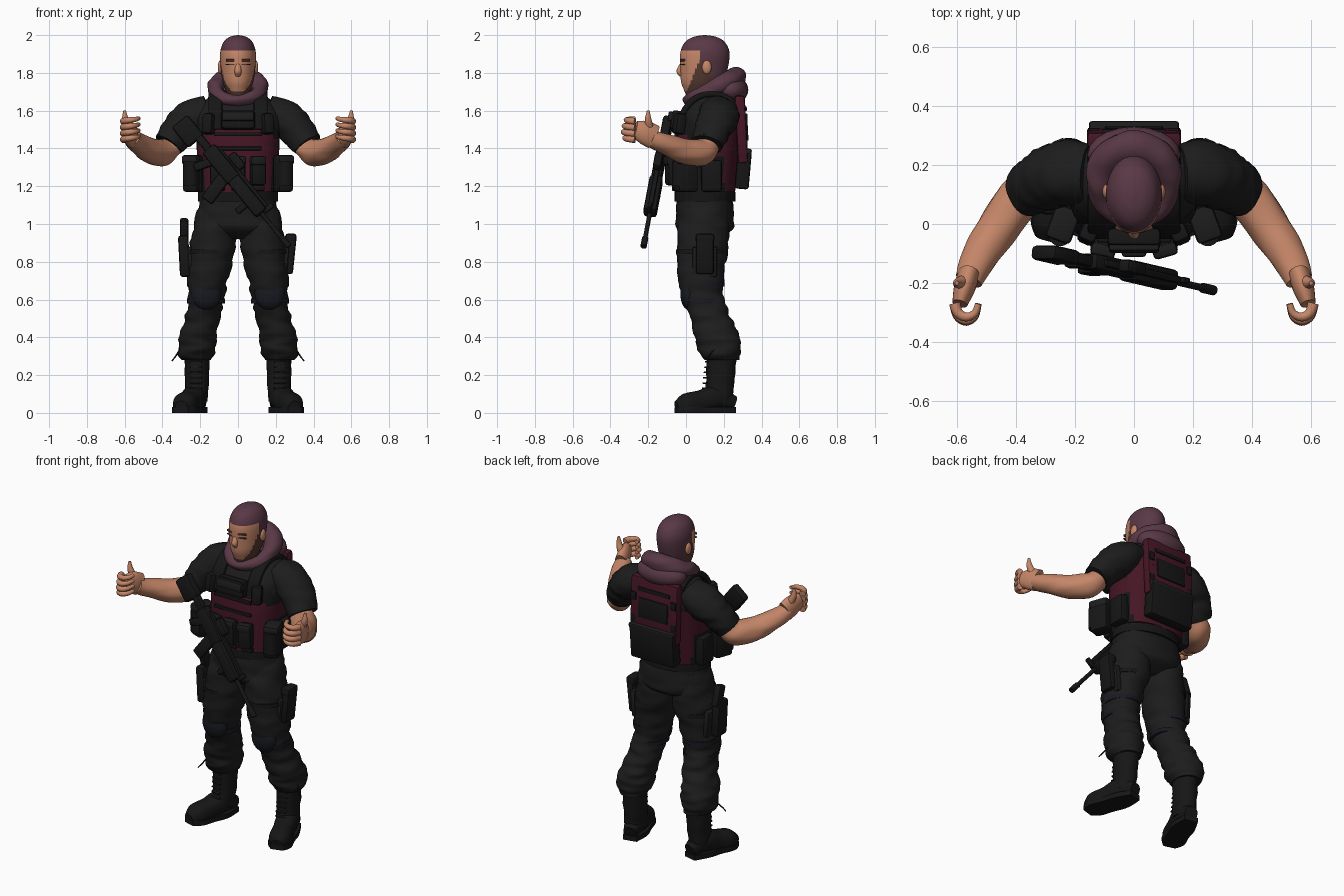
import bpy, bmesh, math
from mathutils import Vector, Matrix, Euler, noise

default_cube = bpy.data.objects.get("Cube")
if default_cube:
    bpy.data.objects.remove(default_cube, do_unlink=True)


def colour(name, red, green, blue):
    material = bpy.data.materials.new(name)
    material.use_nodes = True
    material.diffuse_color = (red, green, blue, 1)
    shader = material.node_tree.nodes["Principled BSDF"]
    shader.inputs["Base Color"].default_value = material.diffuse_color
    return material


CLOTH = colour("black_cloth", .012, .012, .012)
GEAR = colour("black_gear", .008, .008, .008)
PAD = colour("navy_pad", .009, .01, .015)
MAROON = colour("maroon_vest", .06, .008, .018)
PLUM = colour("plum_fabric", .1, .04, .06)
SKIN = colour("skin", .56, .24, .14)
BEARD = colour("brown_beard", .09, .04, .03)
RIGHT, BACK, UP = Vector((1, 0, 0)), Vector((0, 1, 0)), Vector((0, 0, 1))


def finish(bm, name, materials, mirror, rule=None, angle=55):
    bmesh.ops.recalc_face_normals(bm, faces=bm.faces)
    if rule:
        for face in bm.faces:
            face.material_index = rule(face.calc_center_median())
    mesh = bpy.data.meshes.new(name)
    bm.to_mesh(mesh)
    bm.free()
    for material in materials if isinstance(materials, list) else [materials]:
        mesh.materials.append(material)
    mesh.shade_smooth()
    mesh.set_sharp_from_angle(angle=math.radians(angle))
    part = bpy.data.objects.new(name, mesh)
    bpy.context.collection.objects.link(part)
    if mirror:
        part.modifiers.new("Mirror", "MIRROR").use_mirror_merge = False


def neighbours(rows, index, steps, closed):
    count = len(rows)
    return [rows[(index + k) % count if closed else min(max(index + k, 0), count - 1)] for k in steps]


def spline(rows, steps, closed):
    smooth = []
    for index in range(len(rows) if closed else len(rows) - 1):
        quad = neighbours(rows, index, (-1, 0, 1, 2), closed)
        for step in range(steps):
            t = step / steps
            smooth.append([b + (c - a) * t / 2 + (a - 2.5 * b + 2 * c - d / 2) * t * t
                           + (3 * b - a - 3 * c + d) * t ** 3 / 2 for a, b, c, d in zip(*quad)])
    return smooth if closed else smooth + [rows[-1]]


def tube(name, rows, materials, ratio=1, sides=24, steps=6, level=False, across=UP, power=2,
         fold=0, mirror=False, closed=False, floor=-9, ceiling=9, rule=None):
    """Loft through rows of x, y, z and radius; level keeps the rings horizontal."""
    bm = bmesh.new()
    path = spline(rows, steps, closed)
    rings = []
    for index, (x, y, z, radius) in enumerate(path):
        before, after = neighbours(path, index, (-1, 1), closed)
        tangent = (Vector(after[:3]) - Vector(before[:3])).normalized()
        u = RIGHT if level else tangent.cross(across).normalized()
        v = BACK if level else u.cross(tangent)
        ring = []
        for side in range(sides):
            turn = math.tau * side / sides
            cosine, sine = (math.copysign(abs(q) ** (2 / power), q) for q in (math.cos(turn), math.sin(turn)))
            offset = (u * cosine + v * sine * ratio) * max(radius, .002)
            spot = Vector((x, y, z)) + offset
            if fold:
                spot += offset.normalized() * fold * noise.noise((spot.x * 9, spot.y * 9, spot.z * 26))
            spot.z = min(max(spot.z, floor), ceiling)
            ring.append(bm.verts.new(spot))
        rings.append(ring)
    for ring, following in zip(rings, rings[1:] + rings[:1] if closed else rings[1:]):
        for k in range(sides):
            bm.faces.new((ring[k - 1], ring[k], following[k], following[k - 1]))
    if not closed:
        bm.faces.new(rings[0])
        bm.faces.new(rings[-1])
    finish(bm, name, materials, mirror, rule)


def band(name, x, y, z, radius, ratio, material, mirror=False, height=.025):
    rows = [(x, y, z, radius), (x, y, z + height, radius)]
    tube(name, rows, material, ratio, steps=2, level=True, mirror=mirror)


def box(name, place, size, material, tilt=0, roll=0, turn=0, base=Matrix(), mirror=False):
    bm = bmesh.new()
    bmesh.ops.create_cube(bm, size=1, matrix=Matrix.Diagonal((*size, 1)))
    bmesh.ops.bevel(bm, geom=bm.edges[:], offset=min(.015, min(size) * .3), segments=2,
                    profile=.5, affect='EDGES')
    rotation = Euler(map(math.radians, (tilt, roll, turn))).to_matrix().to_4x4()
    bm.transform(base @ Matrix.Translation(place) @ rotation)
    finish(bm, name, material, mirror, angle=40)


def blob(name, place, radii, material, mirror=False):
    bm = bmesh.new()
    bmesh.ops.create_uvsphere(bm, u_segments=20, v_segments=12, radius=1,
                              matrix=Matrix.Translation(place) @ Matrix.Diagonal((*radii, 1)))
    finish(bm, name, material, mirror)


# Head: skin, short hair and a beard along the jaw
def head_rule(spot):
    hair = spot.z > 1.92 or (spot.z > 1.865 and spot.y > .07) or (spot.z > 1.74 and spot.y > .13)
    beard = spot.z < 1.865 and spot.y > .02 + (spot.z - 1.74) * .4
    return 1 if hair else 2 if beard or spot.z < 1.7 else 0


tube("head", [(0, .1, 1.6, .06), (0, .08, 1.68, .058), (0, .08, 1.71, .066), (0, .085, 1.75, .08),
              (0, .093, 1.8, .089), (0, .1, 1.9, .095), (0, .1, 1.96, .078), (0, .1, 1.99, .045),
              (0, .1, 2, .005)], [SKIN, PLUM, BEARD], ratio=1.38, sides=64, steps=8, level=True, rule=head_rule)
tube("nose", [(0, -.015, 1.86, .01), (0, -.033, 1.81, .018), (0, -.02, 1.78, .012)], SKIN, sides=12, level=True)
blob("ears", (.093, .11, 1.83), (.014, .025, .036), SKIN, mirror=True)
for feature, height, thickness in (("eyebrows", 1.867, .012), ("eyes", 1.845, .006)):
    box(feature, (.04, -.018, height), (.05, .014, thickness), BEARD, turn=18, mirror=True)

# Hood gathered round the neck, low at the throat and thick at the nape
loop = [(math.sin(a), -math.cos(a)) for a in (math.tau * k / 8 for k in range(8))]
tube("hood_collar", [(.12 * s, .135 + .125 * c, 1.715 + .06 * c, .043 + .015 * c) for s, c in loop],
     PLUM, fold=.01, closed=True)
blob("hood_drape", (0, .235, 1.71), (.158, .095, .078), PLUM)

# Torso, vest and belt
tube("shirt", [(0, .1, 1.1, .2), (0, .12, 1.4, .21), (0, .14, 1.55, .23), (0, .16, 1.65, .18),
               (0, .14, 1.71, .08)], CLOTH, ratio=.72, sides=32, level=True, power=2.3, fold=.01)


def vest_rule(spot):
    chest = spot.y < .12 and spot.z > 1.5
    flank = abs(spot.x) > .165 and 0 < spot.y < .2 and not 1.37 < spot.z < 1.46
    return 1 if chest or flank else 0


tube("vest", [(0, .1, 1.17, .205), (0, .12, 1.45, .22), (0, .15, 1.58, .205), (0, .18, 1.66, .14)],
     [MAROON, GEAR], ratio=.78, sides=40, steps=9, level=True, power=2.6, rule=vest_rule)
band("belt", 0, .1, 1.12, .212, .76, GEAR, height=.05)
arch = [math.pi * k / 6 for k in range(7)]
tube("shoulder_straps", [(.12, .135 - .17 * math.cos(a), 1.5 + .19 * math.sin(a), .016) for a in arch],
     GEAR, ratio=2.3, across=RIGHT, power=4, mirror=True)
box("chest_pack", (0, -.05, 1.55), (.18, .06, .1), GEAR, tilt=-10)
box("chest_pack_flap", (0, -.08, 1.57), (.17, .03, .05), CLOTH, tilt=-10)
box("radio_pouches", (.155, -.035, 1.53), (.06, .06, .11), GEAR, tilt=-8, turn=25, mirror=True)
for height in (1.4, 1.475):
    box("webbing_strap", (0, -.052, height), (.25, .02, .02), GEAR)
for x in (-.105, 0, .105):
    box("magazine_pouch", (x, -.075, 1.28), (.08, .06, .15), GEAR, turn=x * 150)
    box("magazine_pouch_flap", (x, -.09, 1.335), (.085, .045, .05), CLOTH, turn=x * 150)
    box("vest_hem_panel", (x, -.058, 1.19), (.07, .025, .03), GEAR, turn=x * 99)
box("side_pouches", (.237, 0, 1.265), (.085, .11, .19), GEAR, turn=20, mirror=True)
box("side_pouch_flaps", (.24, 0, 1.34), (.09, .12, .05), CLOTH, turn=20, mirror=True)
box("hip_pouches", (.222, .135, 1.255), (.06, .11, .17), GEAR, mirror=True)
band("canteens", .25, -.035, 1.2, .04, 1, GEAR, mirror=True, height=.13)

# Back pack
box("back_panel", (0, .293, 1.5), (.32, .055, .36), MAROON, tilt=3)
box("back_patch", (0, .318, 1.5), (.2, .02, .12), GEAR, tilt=3)
box("back_top_strap", (0, .312, 1.61), (.22, .02, .025), GEAR, tilt=3)
box("back_lower_pouch", (0, .303, 1.29), (.3, .075, .21), GEAR, tilt=-5)
box("back_pouch_lid", (0, .318, 1.385), (.305, .06, .03), CLOTH, tilt=-5)
for height in (1.42, 1.56):
    box("back_webbing", (.135, .318, height), (.035, .015, .05), GEAR, mirror=True)

# Arms: sleeves and forearms
tube("sleeves", [(.15, .17, 1.6, .095), (.24, .17, 1.56, .11), (.31, .14, 1.5, .1), (.37, .11, 1.42, .082)],
     CLOTH, ratio=.9, fold=.014, mirror=True)
tube("sleeve_hems", [(.35, .12, 1.445, .088), (.37, .11, 1.42, .085)], GEAR, ratio=.9, steps=2, mirror=True)
box("shoulder_patches", (.315, .15, 1.575), (.09, .12, .015), GEAR, roll=42, turn=-12, mirror=True)
tube("forearms", [(.35, .12, 1.42, .062), (.395, .08, 1.38, .074), (.45, 0, 1.385, .073), (.51, -.09, 1.415, .063),
                  (.56, -.19, 1.46, .047)], SKIN, ratio=.92, fold=.008, mirror=True)

# Hands: palms face inwards, fingers stacked and curled, thumbs up
tube("palms", [(.56, -.17, 1.46, .037), (.575, -.22, 1.485, .036), (.59, -.27, 1.5, .026)],
     SKIN, ratio=1.75, mirror=True)
for index, finger in enumerate(("little", "ring", "middle", "index")):
    reach = .048 + .012 * math.sin(index + .4)
    curl = [(k, math.radians(45 * k)) for k in range(5)]
    tube(finger + "_fingers", [(.567 + .04 * math.cos(a), -.27 - reach * math.sin(a),
                                1.447 + .032 * index + .004 * k, .019 - .002 * k) for k, a in curl],
         SKIN, sides=12, steps=4, mirror=True)
tube("thumbs", [(.565, -.19, 1.49, .024), (.595, -.2, 1.55, .018), (.6, -.2, 1.6, .007)],
     SKIN, sides=12, across=BACK, mirror=True)

# Trousers with pads and pockets
tube("trouser_seat", [(0, .1, 1.14, .2), (0, .1, 1.04, .213), (0, .1, .97, .2), (0, .09, .92, .1)],
     CLOTH, ratio=.72, sides=32, level=True, power=2.3, fold=.008)
tube("trouser_legs", [(.11, .1, 1.1, .1), (.13, .09, .9, .12), (.16, .08, .7, .105), (.18, .11, .55, .094),
                      (.21, .16, .42, .1), (.22, .18, .33, .1), (.22, .19, .28, .075)],
     CLOTH, ratio=1.15, steps=9, level=True, fold=.015, mirror=True)
blob("knee_pads", (.168, .015, .63), (.08, .045, .085), PAD, mirror=True)
for height in (.58, .67):
    band("knee_straps", .17, .095, height, .1, 1.08, PAD, mirror=True)
band("thigh_straps", .145, .083, .84, .118, 1.15, GEAR, mirror=True)
box("cargo_pockets", (.247, .1, .8), (.035, .13, .16), CLOTH, roll=5, mirror=True)

# Thigh holsters
box("left_holster", (.278, .1, .835), (.045, .095, .2), GEAR, roll=6)
box("left_holster_pouch", (.28, .1, .925), (.06, .1, .05), GEAR)
box("right_holster", (-.285, .08, .83), (.055, .095, .22), GEAR, roll=-3)
box("right_pistol", (-.285, .09, .965), (.045, .06, .13), GEAR, tilt=18)

# Boots, turned out
tube("boot_shafts", [(.217, .19, .33, .066), (.217, .18, .15, .063), (.222, .17, .06, .06)],
     GEAR, ratio=1.2, level=True, fold=.006, mirror=True)
foot = [(.205, .255, .05, .038), (.228, .16, .08, .062), (.255, .08, .06, .06), (.285, 0, .04, .062),
        (.3, -.05, .03, .033)]
tube("boot_feet", foot, GEAR, floor=.01, power=2.4, mirror=True)
tube("boot_soles", [(x, y, .015, radius * 1.1) for x, y, z, radius in foot], GEAR,
     power=3, floor=0, ceiling=.03, mirror=True)
for index in range(6):
    box("boot_laces", (.222, .1 + .003 * index, .13 + .028 * index), (.06, .02, .008), CLOTH,
        turn=12, mirror=True)
tube("loose_laces", [(.3, .16, .35, .004), (.33, .12, .3, .004), (.35, .11, .275, .003)],
     GEAR, sides=8, across=BACK, mirror=True)

# Rifle slung across the chest, built along its own axis
butt, muzzle = Vector((-.29, -.095, 1.56)), Vector((.27, -.225, .88))
along = (muzzle - butt).normalized()
sideways = Vector((.7, 0, .57)).cross(along).normalized()
gun = Matrix((along, sideways, along.cross(sideways))).transposed().to_4x4()
gun.translation = butt
for part, forward, lift, size, lean in (
        ("stock", .07, -.025, (.14, .05, .11), 0), ("stock_tube", .16, 0, (.16, .04, .045), 0),
        ("receiver", .32, 0, (.22, .055, .085), 0), ("handguard", .54, 0, (.24, .07, .075), 0),
        ("top_rail", .45, .045, (.4, .025, .02), 0), ("optic", .36, .075, (.1, .045, .05), 0),
        ("front_sight", .66, .045, (.03, .02, .06), 0), ("magazine", .4, -.1, (.07, .035, .17), -14),
        ("pistol_grip", .26, -.075, (.045, .035, .1), 20), ("fore_grip", .57, -.06, (.035, .03, .075), 0)):
    box("rifle_" + part, (forward, 0, lift), size, GEAR, roll=lean, base=gun)
for part, start, end, radius in (("barrel", .64, .85, .012), ("muzzle_brake", .83, .89, .017)):
    tube("rifle_" + part, [(*(butt + along * reach), radius) for reach in (start, end)], GEAR, sides=14, steps=2)
